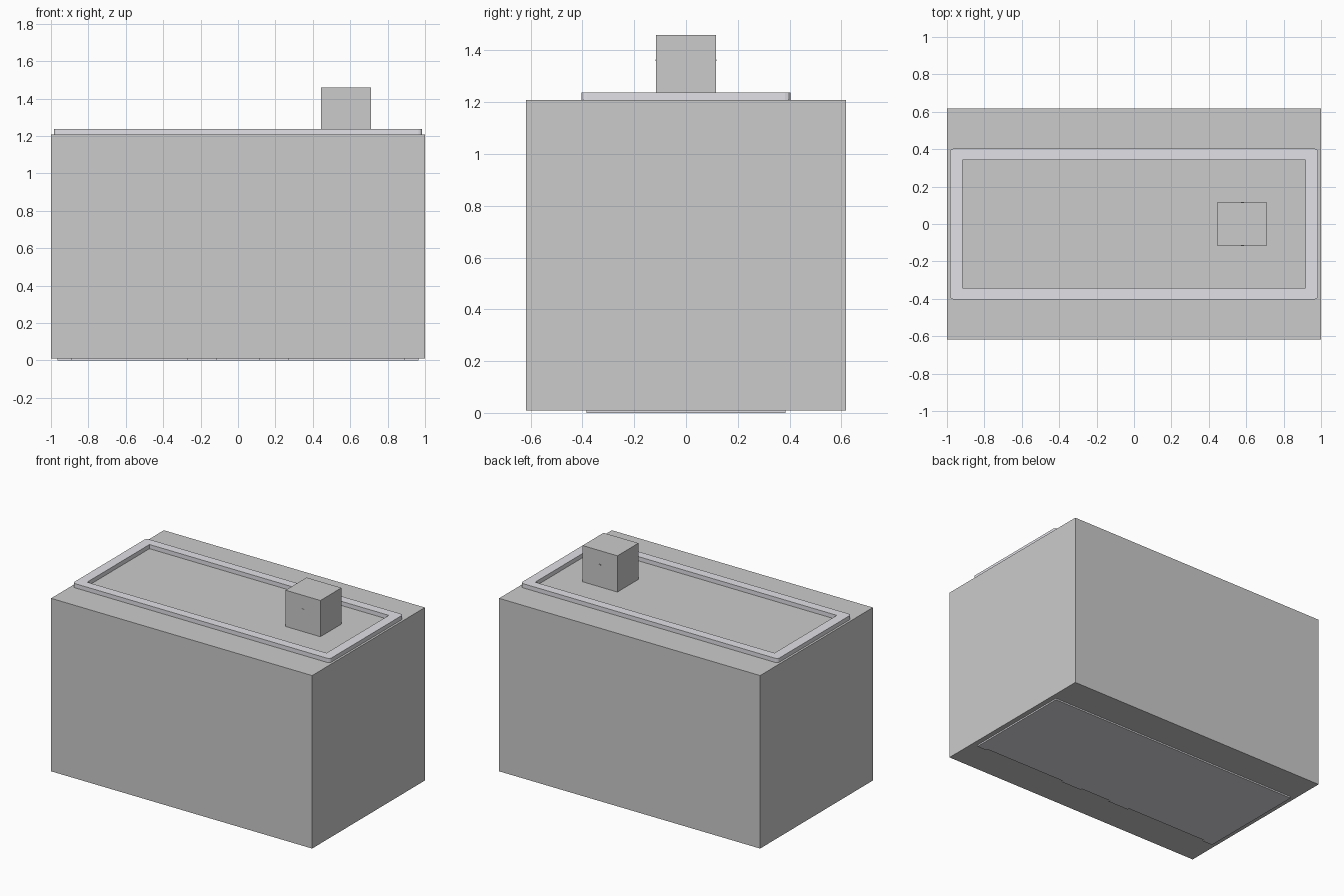
import bpy, bmesh, math

if "Cube" in bpy.data.objects:
    bpy.data.objects.remove(bpy.data.objects["Cube"])


def material(name, colour):
    mat = bpy.data.materials.new(name)
    mat.diffuse_color = colour
    mat.use_nodes = True
    mat.node_tree.nodes["Principled BSDF"].inputs["Base Color"].default_value = mat.diffuse_color
    return mat


def finish(name, bm, mat=None):
    bmesh.ops.recalc_face_normals(bm, faces=bm.faces)
    mesh = bpy.data.meshes.new(name)
    bm.to_mesh(mesh)
    bm.free()
    obj = bpy.data.objects.new(name, mesh)
    bpy.context.collection.objects.link(obj)
    if mat:
        mesh.materials.append(mat)
    return obj


def box(name, x0, x1, y0, y1, z0, z1):
    bm = bmesh.new()
    bmesh.ops.create_cube(bm, size=1)
    for v in bm.verts:
        v.co = (x0 + (v.co.x + 0.5) * (x1 - x0),
                y0 + (v.co.y + 0.5) * (y1 - y0),
                z0 + (v.co.z + 0.5) * (z1 - z0))
    return finish(name, bm)


def rounded_rect(hx, hy, r, steps=3):
    """Outline points, counter-clockwise, with the same count for any size."""
    pts = []
    for i, (sx, sy) in enumerate([(1, 1), (-1, 1), (-1, -1), (1, -1)]):
        for k in range(steps + 1):
            a = math.radians(90 * (i + k / steps))
            pts.append((sx * (hx - r) + r * math.cos(a),
                        sy * (hy - r) + r * math.sin(a)))
    return pts


def frame(name, outer, inner, z0, z1, mat):
    bm = bmesh.new()
    loops = [[bm.verts.new((x, y, z)) for x, y in pts]
             for pts, z in ((outer, z0), (outer, z1), (inner, z1), (inner, z0))]
    n = len(outer)
    for a, b in zip(loops, loops[1:] + loops[:1]):
        for i in range(n):
            j = (i + 1) % n
            bm.faces.new((a[i], a[j], b[j], b[i]))
    bmesh.ops.remove_doubles(bm, verts=bm.verts, dist=1e-5)
    return finish(name, bm, mat)


def plate(name, pts, z0, z1, mat):
    bm = bmesh.new()
    face = bm.faces.new([bm.verts.new((x, y, z0)) for x, y in pts])
    new = bmesh.ops.extrude_face_region(bm, geom=[face])["geom"]
    bmesh.ops.translate(bm, vec=(0, 0, z1 - z0),
                        verts=[g for g in new if isinstance(g, bmesh.types.BMVert)])
    return finish(name, bm, mat)


rim_mat = material("rim_grey", (0.76, 0.76, 0.80, 1))
base_mat = material("base_grey", (0.74, 0.74, 0.78, 1))

# Main block
box("body", -1, 1, -0.617, 0.617, 0.01, 1.208)

# Raised frame on the top
frame("top_rim", rounded_rect(0.985, 0.403, 0.02), rounded_rect(0.917, 0.341, 0.0),
      1.208, 1.237, rim_mat)

# Small box on the top with a tiny mark on both sides
box("top_box", 0.445, 0.712, -0.115, 0.115, 1.208, 1.459)
box("box_pin", 0.571, 0.587, -0.118, 0.118, 1.359, 1.365)

# Base plate with a stepped front edge
out, rec = -0.385, -0.372
half = [(0.115, rec), (0.115, out), (0.27, out), (0.27, rec),
        (0.89, rec), (0.89, out), (0.965, out), (0.965, 0.385)]
plate("base_plate", half + [(-x, y) for x, y in reversed(half)], 0, 0.01, base_mat)
